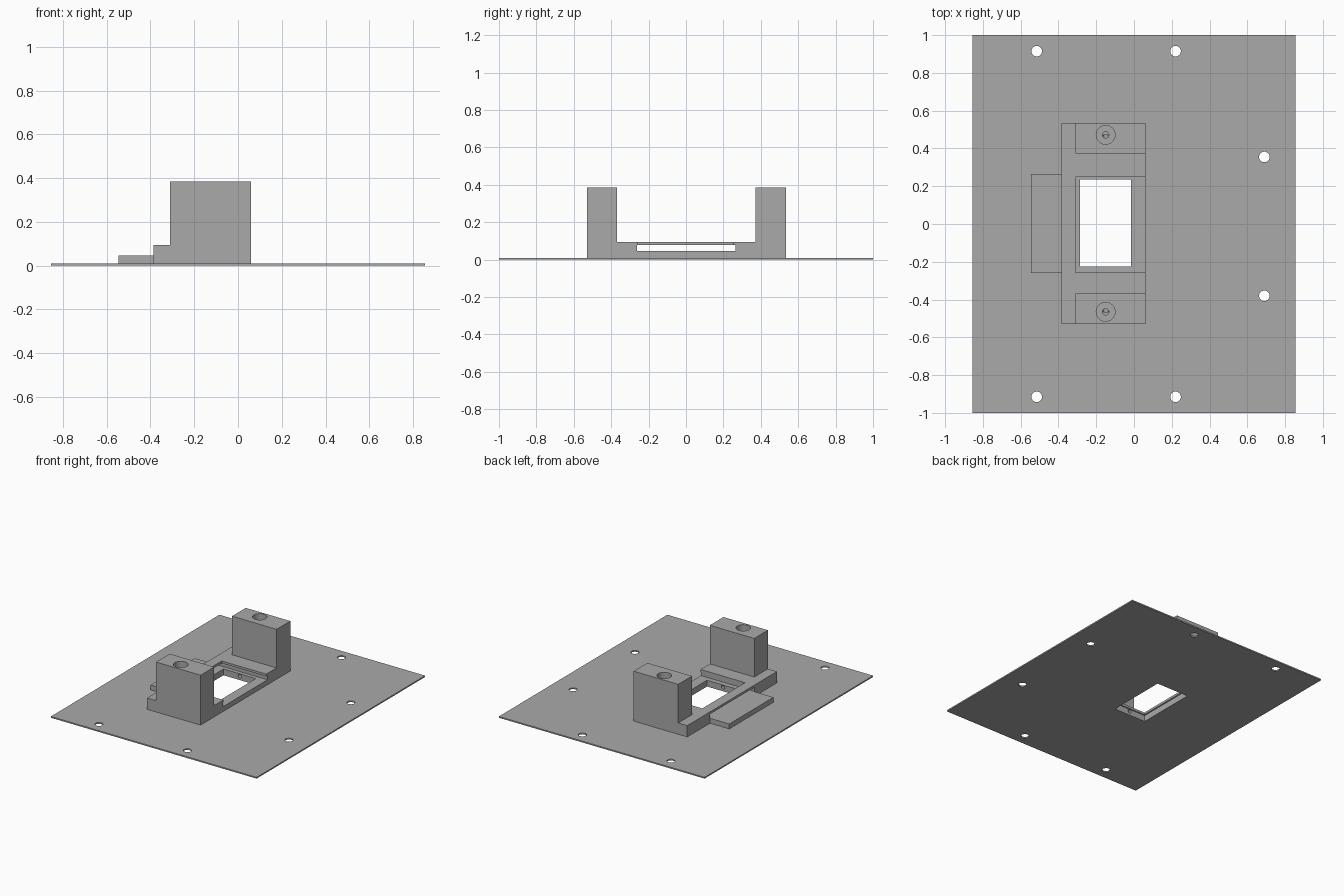
import bpy
from mathutils import Matrix, Vector

cube = bpy.data.objects.get("Cube")
if cube:
    bpy.data.objects.remove(cube, do_unlink=True)

grey = bpy.data.materials.new("matte grey")
grey.use_nodes = True
colour = (0.4, 0.4, 0.4, 1)
grey.diffuse_color = colour
grey.node_tree.nodes["Principled BSDF"].inputs["Base Color"].default_value = colour


def box(name, x, y, z):
    """Box spanning the given ranges."""
    bpy.ops.mesh.primitive_cube_add(size=1)
    ob = bpy.context.object
    ob.name = name
    spans = (x, y, z)
    ob.data.transform(Matrix.Diagonal([b - a for a, b in spans] + [1]))
    ob.data.transform(Matrix.Translation([(a + b) / 2 for a, b in spans]))
    ob.data.materials.append(grey)
    return ob


def rod(name, start, end, radius):
    """Cylinder between two points."""
    a, b = Vector(start), Vector(end)
    bpy.ops.mesh.primitive_cylinder_add(vertices=32, radius=radius, depth=(b - a).length)
    ob = bpy.context.object
    ob.name = name
    turn = (b - a).to_track_quat('Z', 'Y').to_matrix().to_4x4()
    ob.data.transform(Matrix.Translation((a + b) / 2) @ turn)
    ob.data.materials.append(grey)
    return ob


def combine(target, other, operation):
    """Apply a boolean and remove the helper."""
    mod = target.modifiers.new("boolean", 'BOOLEAN')
    mod.operation, mod.object, mod.solver = operation, other, 'EXACT'
    bpy.context.view_layer.objects.active = target
    bpy.ops.object.modifier_apply(modifier=mod.name)
    bpy.data.objects.remove(other, do_unlink=True)


# Thin mounting plate with six screw holes
plate = box("mounting_plate", (-0.855, 0.855), (-1, 1), (0, 0.01))
for x, y in ((-0.515, 0.915), (0.22, 0.915), (-0.515, -0.915),
             (0.22, -0.915), (0.69, 0.355), (0.69, -0.38)):
    combine(plate, rod("screw_cutter", (x, y, -0.1), (x, y, 0.1), 0.028), 'DIFFERENCE')

# Holder block with a tower at each end
holder = box("sensor_holder", (-0.385, 0.06), (-0.53, 0.535), (0.01, 0.095))
for y in ((-0.53, -0.368), (0.372, 0.535)):
    combine(holder, box("tower", (-0.31, 0.06), y, (0.01, 0.385)), 'UNION')

# Card slot under the side bar, and the open recess above it
combine(holder, box("slot_cutter", (-0.5, 0.2), (-0.263, 0.265), (0.047, 0.078)), 'DIFFERENCE')
combine(holder, box("recess_cutter", (-0.31, 0.2), (-0.258, 0.25), (0.06, 0.2)), 'DIFFERENCE')

# Window through the holder and the plate
for part in (holder, plate):
    combine(part, box("window_cutter", (-0.285, -0.017), (-0.225, 0.235), (-0.1, 0.2)), 'DIFFERENCE')

# Stepped bores in the towers, joined to the window by side channels
for y, inner in ((-0.465, -0.2), (0.472, 0.2)):
    for radius, low in ((0.05, 0.12), (0.017, 0.03)):
        combine(holder, rod("bore_cutter", (-0.15, y, low), (-0.15, y, 0.5), radius), 'DIFFERENCE')
    combine(holder, rod("channel_cutter", (-0.15, y, 0.03), (-0.15, inner, 0.03), 0.014), 'DIFFERENCE')

# Low tab that leads cards into the slot
tab = box("card_tab", (-0.545, -0.385), (-0.26, 0.265), (0.01, 0.047))

for ob in (plate, holder, tab):
    bpy.ops.object.select_all(action='DESELECT')
    ob.select_set(True)
    bpy.context.view_layer.objects.active = ob
    bpy.ops.object.shade_smooth_by_angle()
